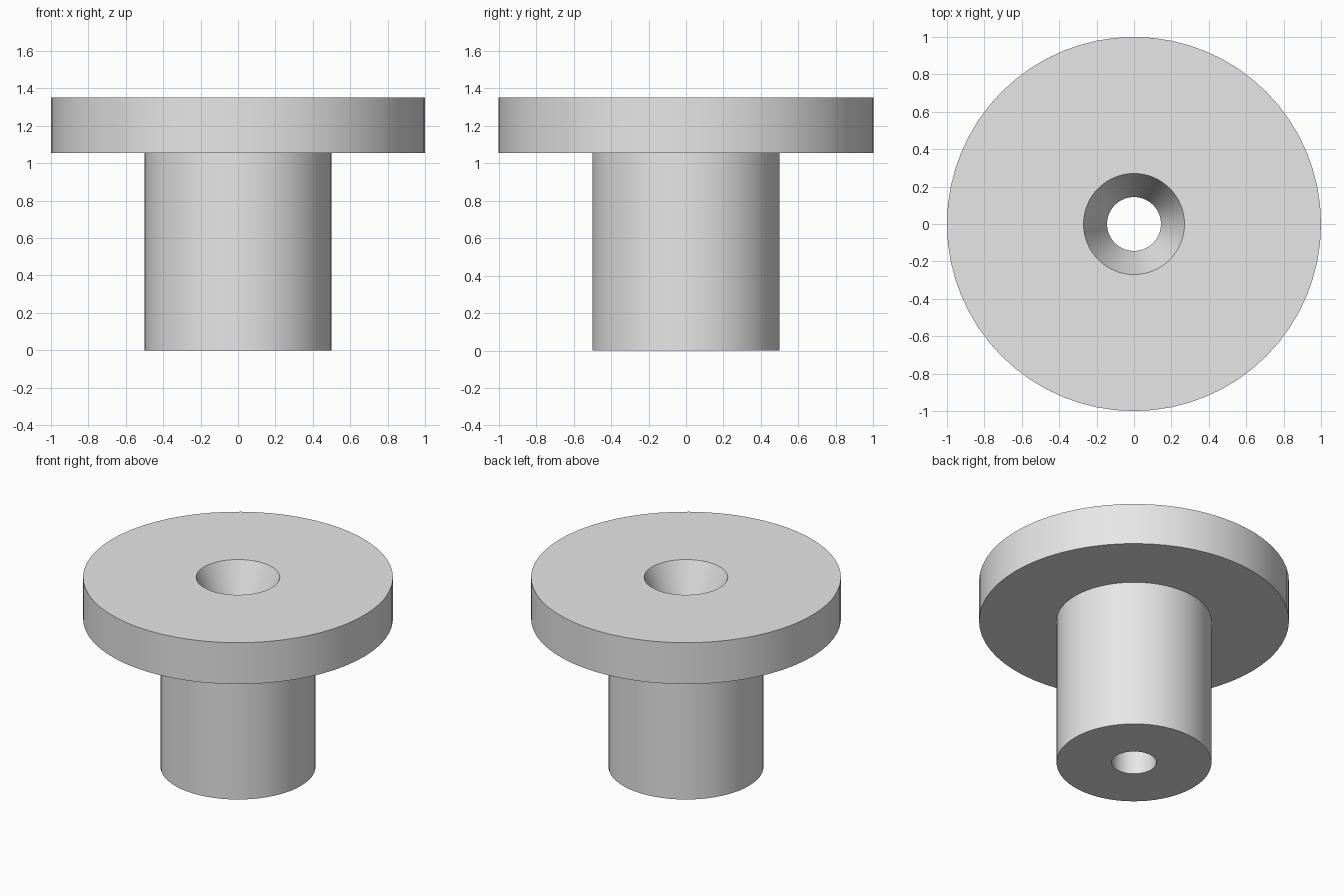
import bpy
import bmesh
import math

cube = bpy.data.objects.get("Cube")
if cube:
    bpy.data.objects.remove(cube, do_unlink=True)

# Plain grey material
grey = bpy.data.materials.new("light_grey")
grey.use_nodes = True
colour = (0.8, 0.8, 0.8, 1.0)
grey.diffuse_color = colour
grey.node_tree.nodes["Principled BSDF"].inputs["Base Color"].default_value = colour

SEGMENTS = 64
HEIGHT, FLANGE_BASE = 1.35, 1.055
FLANGE_R, STEM_R, SINK_R, BORE_R = 1.0, 0.5, 0.27, 0.144

# Closed cross-section: (radius, height) from the bore foot outwards and back
profile = [
    (BORE_R, 0), (STEM_R, 0),
    (STEM_R, FLANGE_BASE), (FLANGE_R, FLANGE_BASE),
    (FLANGE_R, HEIGHT), (SINK_R, HEIGHT),
    (BORE_R, FLANGE_BASE),
]


def lathe(name, points):
    """Spin a closed profile around z into a solid ring."""
    bm = bmesh.new()
    verts = [bm.verts.new((r, 0, z)) for r, z in points]
    edges = [bm.edges.new((v, verts[(i + 1) % len(verts)]))
             for i, v in enumerate(verts)]
    bmesh.ops.spin(bm, geom=verts + edges, axis=(0, 0, 1), cent=(0, 0, 0),
                   angle=math.tau, steps=SEGMENTS)
    bmesh.ops.remove_doubles(bm, verts=bm.verts, dist=0.0001)
    bmesh.ops.recalc_face_normals(bm, faces=bm.faces)
    mesh = bpy.data.meshes.new(name)
    bm.to_mesh(mesh)
    bm.free()
    obj = bpy.data.objects.new(name, mesh)
    bpy.context.collection.objects.link(obj)
    return obj


# Flanged bushing with a countersunk through hole
bushing = lathe("flanged_bushing", profile)
bushing.data.materials.append(grey)
bpy.ops.object.select_all(action="DESELECT")
bushing.select_set(True)
bpy.context.view_layer.objects.active = bushing
bpy.ops.object.shade_smooth_by_angle(angle=math.radians(20))
